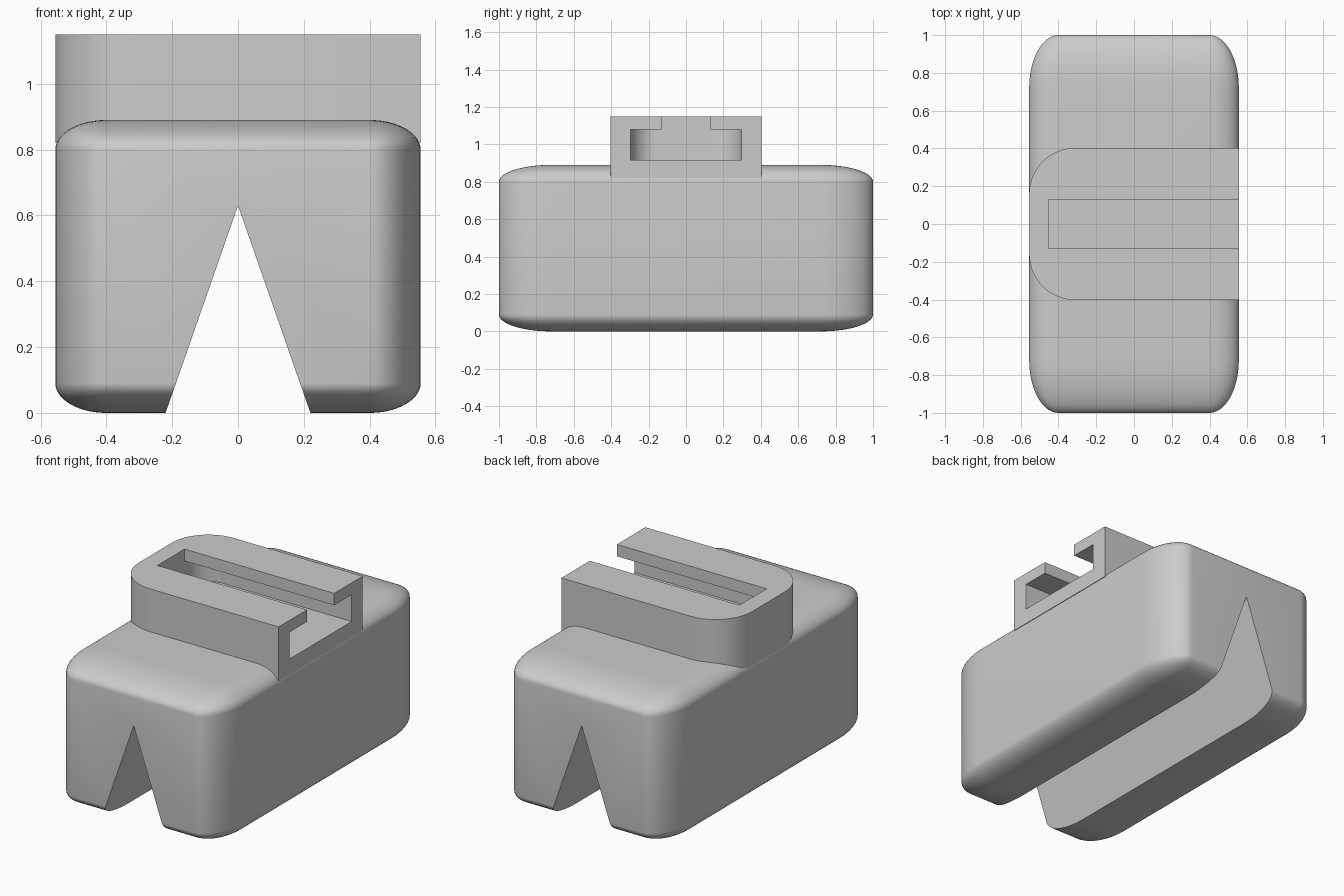
import bpy, bmesh
from math import pi, sin, cos, radians
from mathutils import Vector

default = bpy.data.objects.get("Cube")
if default:
    bpy.data.objects.remove(default, do_unlink=True)

grey = bpy.data.materials.new("plain_grey")
grey.use_nodes = True
GREY = (0.6, 0.6, 0.6, 1)
grey.diffuse_color = GREY
grey.node_tree.nodes["Principled BSDF"].inputs["Base Color"].default_value = GREY


def add_object(name, bm):
    bmesh.ops.recalc_face_normals(bm, faces=bm.faces)
    mesh = bpy.data.meshes.new(name)
    bm.to_mesh(mesh)
    bm.free()
    mesh.materials.append(grey)
    obj = bpy.data.objects.new(name, mesh)
    bpy.context.collection.objects.link(obj)
    return obj


def prism(name, points, direction):
    """Extrude a closed outline along a direction."""
    bm = bmesh.new()
    face = bm.faces.new([bm.verts.new(p) for p in points])
    ext = bmesh.ops.extrude_face_region(bm, geom=[face])
    moved = [v for v in ext["geom"] if isinstance(v, bmesh.types.BMVert)]
    bmesh.ops.translate(bm, verts=moved, vec=Vector(direction))
    return add_object(name, bm)


def rounded_end(x0, x1, half_y, radius, z, steps=20):
    """Outline square at x1, with two rounded corners at x0."""
    pts = [(x1, -half_y, z), (x1, half_y, z)]
    for sign, start in ((1, pi / 2), (-1, pi)):
        for i in range(steps + 1):
            a = start + i * pi / 2 / steps
            pts.append((x0 + radius + radius * cos(a),
                        sign * (half_y - radius) + radius * sin(a), z))
    return pts


def activate(obj):
    bpy.ops.object.select_all(action='DESELECT')
    obj.select_set(True)
    bpy.context.view_layer.objects.active = obj


def cut(obj, cutter):
    mod = obj.modifiers.new("cut", 'BOOLEAN')
    mod.operation = 'DIFFERENCE'
    mod.solver = 'EXACT'
    mod.object = cutter
    activate(obj)
    bpy.ops.object.modifier_apply(modifier=mod.name)
    bpy.data.objects.remove(cutter, do_unlink=True)


# Body: evenly rounded box, stretched so its corners become elliptical
half = Vector((0.555, 1.0, 0.445))
corner = Vector((0.155, 0.28, 0.09))
bm = bmesh.new()
bmesh.ops.create_cube(bm, size=2)
bmesh.ops.scale(bm, verts=bm.verts, vec=[h / c for h, c in zip(half, corner)])
bmesh.ops.bevel(bm, geom=bm.edges[:], offset=1, segments=14,
                profile=0.5, affect='EDGES')
bmesh.ops.scale(bm, verts=bm.verts, vec=corner)
bmesh.ops.translate(bm, verts=bm.verts, vec=(0, 0, half.z))
body = add_object("body", bm)

# V groove along the underside
slope = 0.22 / 0.63
low = -0.1
wide = slope * (0.63 - low)
cut(body, prism("groove_cutter",
                [(-wide, -1.2, low), (wide, -1.2, low), (0, -1.2, 0.63)],
                (0, 2.4, 0)))

# Slide mount on top, with a T-shaped channel open on one side
mount = prism("slide_mount", rounded_end(-0.555, 0.555, 0.403, 0.245, 0.82),
              (0, 0, 0.33))
cut(mount, prism("channel_cutter", rounded_end(-0.45, 0.7, 0.298, 0.14, 0.915),
                 (0, 0, 0.163)))
cut(mount, prism("slot_cutter",
                 [(-0.45, -0.13, 1), (0.7, -0.13, 1), (0.7, 0.13, 1), (-0.45, 0.13, 1)],
                 (0, 0, 0.3)))

for obj in (body, mount):
    activate(obj)
    bpy.ops.object.shade_smooth_by_angle(angle=radians(30))
